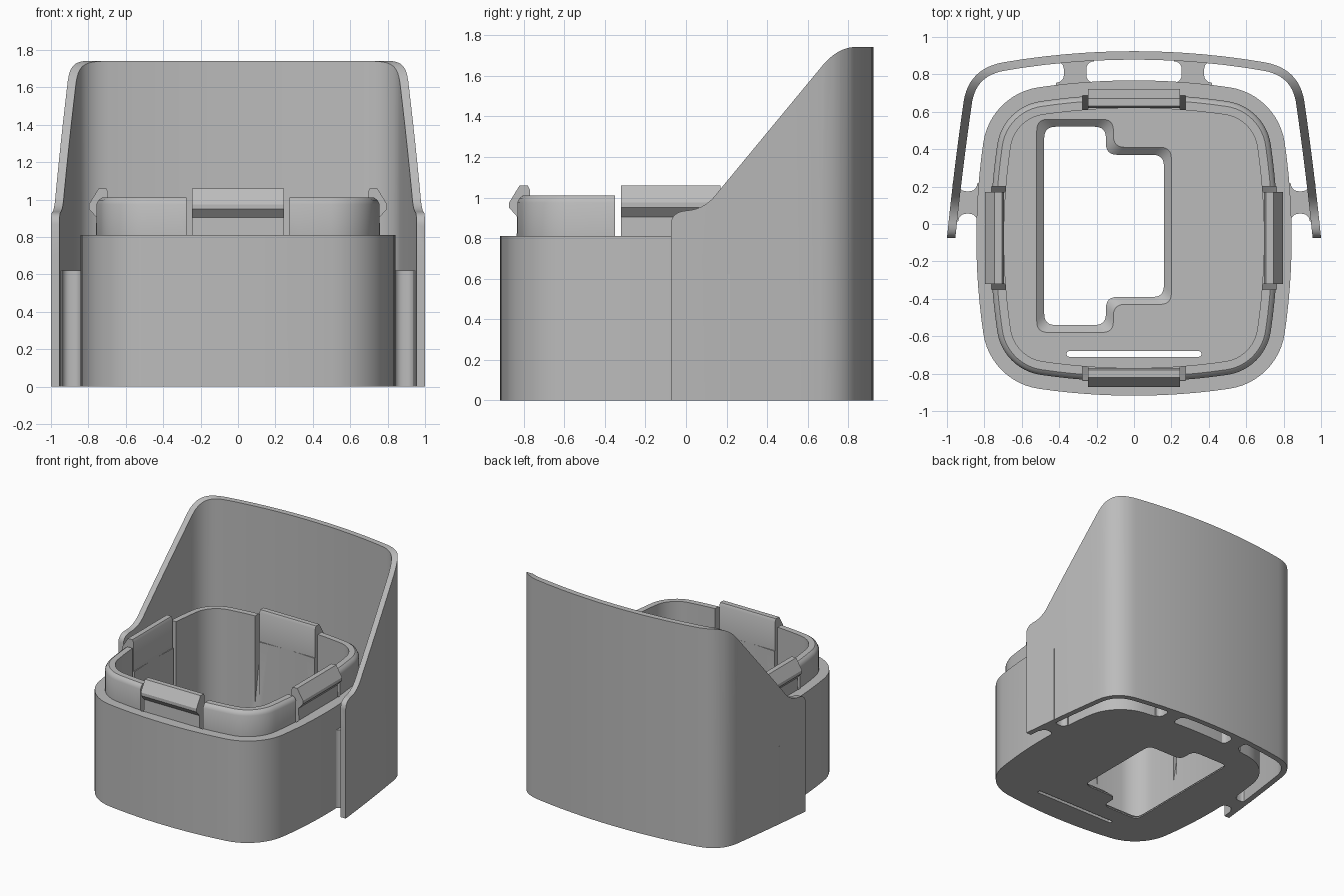
import bpy, bmesh, math
from mathutils import Vector, Matrix

if "Cube" in bpy.data.objects:
    bpy.data.objects.remove(bpy.data.objects["Cube"], do_unlink=True)

grey = bpy.data.materials.new("matte_grey")
grey.use_nodes = True
grey.diffuse_color = (0.5, 0.5, 0.5, 1)
grey.node_tree.nodes["Principled BSDF"].inputs["Base Color"].default_value = (0.5, 0.5, 0.5, 1)

CY = -0.075                      # centre of the box in y
HALF, BOW, CORNER = 0.843, 3.5, 0.35
WALL_IN, FLOOR, SHOULDER, RIM = 0.695, 0.05, 0.81, 1.01


def loft(name, rings):
    """Closed solid through rings of 3D points with equal counts."""
    bm = bmesh.new()
    loops = [[bm.verts.new(p) for p in ring] for ring in rings]
    for a, b in zip(loops, loops[1:]):
        for i in range(len(a)):
            j = (i + 1) % len(a)
            bm.faces.new((a[i], a[j], b[j], b[i]))
    bm.faces.new(loops[0][::-1])
    bm.faces.new(loops[-1])
    bmesh.ops.recalc_face_normals(bm, faces=bm.faces)
    mesh = bpy.data.meshes.new(name)
    bm.to_mesh(mesh)
    bm.free()
    mesh.materials.append(grey)
    obj = bpy.data.objects.new(name, mesh)
    bpy.context.collection.objects.link(obj)
    return obj


def at_z(pts, z):
    return [(x, y, z) for x, y in pts]


def select(obj):
    bpy.ops.object.select_all(action='DESELECT')
    obj.select_set(True)
    bpy.context.view_layer.objects.active = obj


def boolean(obj, cutter, operation='DIFFERENCE'):
    select(obj)
    mod = obj.modifiers.new("cut", 'BOOLEAN')
    mod.operation, mod.solver, mod.object = operation, 'EXACT', cutter
    bpy.ops.object.modifier_apply(modifier=mod.name)
    bpy.data.objects.remove(cutter, do_unlink=True)


def smooth(obj):
    select(obj)
    bpy.ops.object.shade_smooth_by_angle(angle=math.radians(30))


def bowed_square(half):
    """Square with bowed sides and round corners, offset from the outer wall."""
    d = HALF - half
    k = BOW - HALF
    c = (-k + math.sqrt(2 * (BOW - CORNER) ** 2 - k * k)) / 2
    a = math.atan2(c, c + k)
    pts = []
    for side in range(4):
        rot = Matrix.Rotation(side * math.pi / 2, 2)
        for i in range(12):
            t = -a + 2 * a * i / 12
            p = Vector((-k + (BOW - d) * math.cos(t), (BOW - d) * math.sin(t)))
            pts.append(rot @ p)
        for i in range(12):
            t = a + (math.pi / 2 - 2 * a) * i / 12
            p = Vector((c + (CORNER - d) * math.cos(t), c + (CORNER - d) * math.sin(t)))
            pts.append(rot @ p)
    return [(p.x, p.y + CY) for p in pts]


def curve3(a, b, c, n):
    """Points on a quadratic curve."""
    return [Vector(a) * (1 - t) ** 2 + Vector(b) * 2 * t * (1 - t) + Vector(c) * t * t
            for t in (i / n for i in range(n + 1))]


def round_poly(pts, r):
    out = []
    for i, p in enumerate(pts):
        p, a, b = Vector(p), Vector(pts[i - 1]), Vector(pts[(i + 1) % len(pts)])
        out += curve3(p + (a - p).normalized() * r, p, p + (b - p).normalized() * r, 6)
    return out


def window(g):
    """Stepped floor opening, grown by g."""
    l, m, r = -0.48 - g, -0.15 + g, 0.16 + g
    return round_poly([(l, -0.54 - g), (m, -0.54 - g), (m, -0.39 - g), (r, -0.39 - g),
                       (r, 0.37 + g), (m, 0.37 + g), (m, 0.52 + g), (l, 0.52 + g)], 0.06)


def box_pts(x0, x1, y0, y1):
    return [(x0, y0), (x1, y0), (x1, y1), (x0, y1)]


def side_prism(name, profile, w0, w1, turn):
    """Profile of (outward, z) swept across one side of the box."""
    rot = Matrix.Translation((0, CY, 0)) @ Matrix.Rotation(turn * math.pi / 2, 4, 'Z')
    return loft(name, [[rot @ Vector((u, w, z)) for u, z in profile] for w in (w0, w1)])


# Box with a stepped, chamfered rim
housing = loft("housing", [at_z(bowed_square(h), z) for h, z in (
    (HALF, 0), (HALF, SHOULDER), (0.768, SHOULDER), (0.768, 0.975), (0.757, 0.998), (0.74, RIM))])
boolean(housing, loft("cavity", [at_z(bowed_square(WALL_IN), z) for z in (FLOOR, 1.2)]))

# Floor openings
boolean(housing, loft("window_cut", [at_z(window(g), z) for g, z in (
    (0, -0.02), (0, 0.01), (0.04, FLOOR), (0.04, 0.1))]))
slot = round_poly(box_pts(-0.36, 0.36, -0.71, -0.68), 0.014)
boolean(housing, loft("slot_cut", [at_z(slot, -0.02), at_z(slot, 0.1)]))

# Rim gaps, tapered slits and snap clips on all four sides
gap = [(0.6, SHOULDER), (0.9, SHOULDER), (0.9, 1.2), (0.6, 1.2)]
slit = [(0.6, 0.3), (0.68, 0.3), (0.765, 0.83), (0.6, 0.83)]
clip = [(0.695, 0.8), (0.76, 0.8), (0.757, 0.905), (0.797, 0.95), (0.797, 0.975),
        (0.745, 1.06), (0.705, 1.06), (0.695, 1.04)]
for turn, side in enumerate(("left", "back", "right", "front")):
    boolean(housing, side_prism("gap_cut", gap, -0.275, 0.275, turn))
    for s in (-1, 1):
        boolean(housing, side_prism("slit_cut", slit, s * 0.245, s * 0.275, turn))
    smooth(side_prism(side + "_clip", clip, -0.245, 0.245, turn))
smooth(housing)

# Tall wrap-around shield: plan outline with thickness, trimmed to a side profile
half_line = [Vector((x, 0.924 - x * x / 8.2)) for x in (0, 0.12, 0.24, 0.36, 0.48, 0.6)]
half_line += curve3((0.7, 0.864), (0.88, 0.832), (0.91, 0.66), 12)
half_line += curve3((0.91, 0.66), (0.965, 0.28), (1.0, CY), 8)[1:]
outer = [Vector((-p.x, p.y)) for p in half_line[:0:-1]] + half_line
inner = []
for i, p in enumerate(outer):
    t = (outer[min(i + 1, len(outer) - 1)] - outer[max(i - 1, 0)]).normalized()
    inner.append(p + Vector((t.y, -t.x)) * 0.045)
inner[0].y = inner[-1].y = CY
plan = outer + inner[::-1]
shield = loft("shield", [at_z(plan, 0), at_z(plan, 2)])
trim = [Vector((-0.3, -0.1)), Vector((-0.3, 0.7)), Vector((CY, 0.7))]
trim += curve3((CY, 0.87), (-0.07, 0.93), (0.0, 0.935), 6)
trim += curve3((0.01, 0.936), (0.1, 0.945), (0.16, 1.03), 8)
trim += curve3((0.66, 1.635), (0.74, 1.738), (0.83, 1.742), 10)
trim += [Vector((1.2, 1.742)), Vector((1.2, -0.1))]
boolean(shield, loft("trim", [[(x, p.x, p.y) for p in trim] for x in (-1.2, 1.2)]), 'INTERSECT')
smooth(shield)


def rib(name, base, angle, length):
    """Flared rib from the box wall out to the shield."""
    r, n = 0.042, 6
    edge = [(-0.03, 0.06 + r)]
    for i in range(n + 1):
        t = i / n * math.pi / 2
        edge.append((r - r * math.cos(t), 0.06 + r - r * math.sin(t)))
    edge += [(length - u, w) for u, w in edge[::-1]]
    flat = edge + [(u, -w) for u, w in edge[::-1]]
    rot = Matrix.Rotation(angle, 2)
    pts = [Vector(base) + rot @ Vector(p) for p in flat]
    smooth(loft(name, [at_z(pts, 0), at_z(pts, 0.62)]))


for s, side in ((1, "left"), (-1, "right")):
    rib(side + "_side_rib", (s * 0.838, 0.115), 0 if s > 0 else math.pi, 0.102)
    rib(side + "_back_rib", (s * 0.315, 0.755), math.pi / 2, 0.115)
